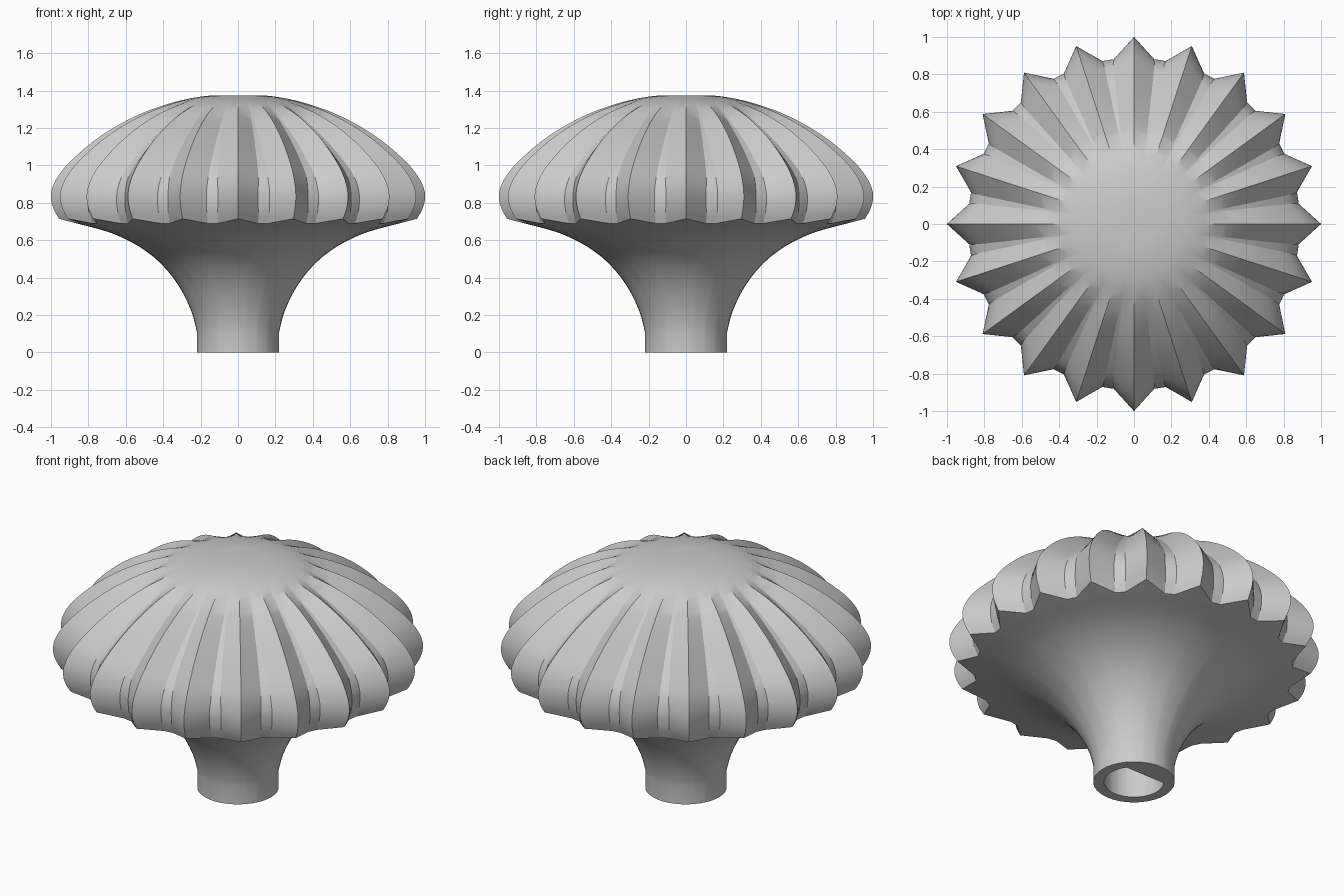
import bpy, bmesh, math
from mathutils import Vector

cube = bpy.data.objects.get("Cube")
if cube:
    bpy.data.objects.remove(cube, do_unlink=True)

grey = bpy.data.materials.new("light_grey")
grey.use_nodes = True
grey.diffuse_color = (0.6, 0.6, 0.6, 1)
grey.node_tree.nodes["Principled BSDF"].inputs["Base Color"].default_value = (0.6, 0.6, 0.6, 1)

RIDGES = 20
STEP = 2 * math.pi / RIDGES
HALF = STEP / 2


def smooth_path(points, steps=3):
    """Catmull-Rom curve through the points (any dimension)."""
    pts = [Vector(p) for p in points]
    pts = [2 * pts[0] - pts[1]] + pts + [2 * pts[-1] - pts[-2]]
    out = []
    for a, b, c, d in zip(pts, pts[1:], pts[2:], pts[3:]):
        for k in range(steps):
            t = k / steps
            out.append(b + 0.5 * t * (c - a + t * (2 * a - 5 * b + 4 * c - d
                       + t * (3 * b - 3 * c + d - a))))
    return out + [pts[-2]]


def polar(r, angle, z):
    return (r * math.cos(angle), r * math.sin(angle), z)


def fluted_ring(outer_r, outer_z, valley_r, valley_z):
    """Sharp ridges with narrow round valley floors between them."""
    depth = math.hypot(outer_r - valley_r, outer_z - valley_z)
    edge = HALF - math.radians(max(0.8, min(2.0, 18 * depth)))
    ring = []
    for i in range(RIDGES):
        a = i * STEP
        ring.append(polar(outer_r, a, outer_z))
        for b in (edge, HALF, STEP - edge):
            ring.append(polar(valley_r, a + b, valley_z))
    return ring


def round_ring(r, z):
    return fluted_ring(r, z, r, z)


def bore_ring(r, z):
    """Round hole with one flat side towards the back."""
    flat = r * math.sin(2 * STEP)
    ring = []
    for x, y, _ in round_ring(r, z):
        k = flat / y if y > flat else 1
        ring.append((x * k, y * k, z))
    return ring


def skin(name, rings, cap_start=False, cap_end=False):
    bm = bmesh.new()
    loops = [[bm.verts.new(p) for p in ring] for ring in rings]
    n = len(loops[0])
    for a, b in zip(loops, loops[1:]):
        for j in range(n):
            k = (j + 1) % n
            bm.faces.new((a[j], a[k], b[k], b[j]))
    if cap_start:
        bm.faces.new(loops[0][::-1])
    if cap_end:
        bm.faces.new(loops[-1])
    mesh = bpy.data.meshes.new(name)
    bm.to_mesh(mesh)
    bm.free()
    mesh.materials.append(grey)
    obj = bpy.data.objects.new(name, mesh)
    bpy.context.collection.objects.link(obj)
    bpy.ops.object.select_all(action='DESELECT')
    obj.select_set(True)
    bpy.context.view_layer.objects.active = obj
    bpy.ops.object.shade_smooth_by_angle(angle=math.radians(25))
    return obj


# Fluted cap: ridge radius and height, then valley radius and height
cap_profile = smooth_path([
    (0.957, 0.715, 0.860, 0.690),
    (0.985, 0.765, 0.880, 0.750),
    (1.000, 0.820, 0.887, 0.805),
    (0.993, 0.880, 0.884, 0.860),
    (0.957, 0.950, 0.862, 0.925),
    (0.900, 1.018, 0.818, 0.985),
    (0.800, 1.108, 0.732, 1.066),
    (0.700, 1.180, 0.645, 1.140),
    (0.600, 1.238, 0.555, 1.205),
    (0.500, 1.285, 0.468, 1.264),
    (0.390, 1.324, 0.380, 1.318),
    (0.300, 1.349, 0.300, 1.349),
    (0.200, 1.368, 0.200, 1.368),
    (0.130, 1.375, 0.130, 1.375)])
skin("fluted_cap", [round_ring(0.85, 0.687)] + [fluted_ring(*p) for p in cap_profile],
     cap_end=True)

# Flared stem with a flat-sided shaft hole
flare = smooth_path([(0.22, 0.11), (0.25, 0.222), (0.318, 0.358), (0.415, 0.478),
                     (0.53, 0.567), (0.65, 0.628), (0.75, 0.661), (0.85, 0.687)])
skin("flared_stem",
     [bore_ring(0.162, 0.55), bore_ring(0.162, 0), round_ring(0.22, 0)]
     + [round_ring(*p) for p in flare], cap_start=True)
